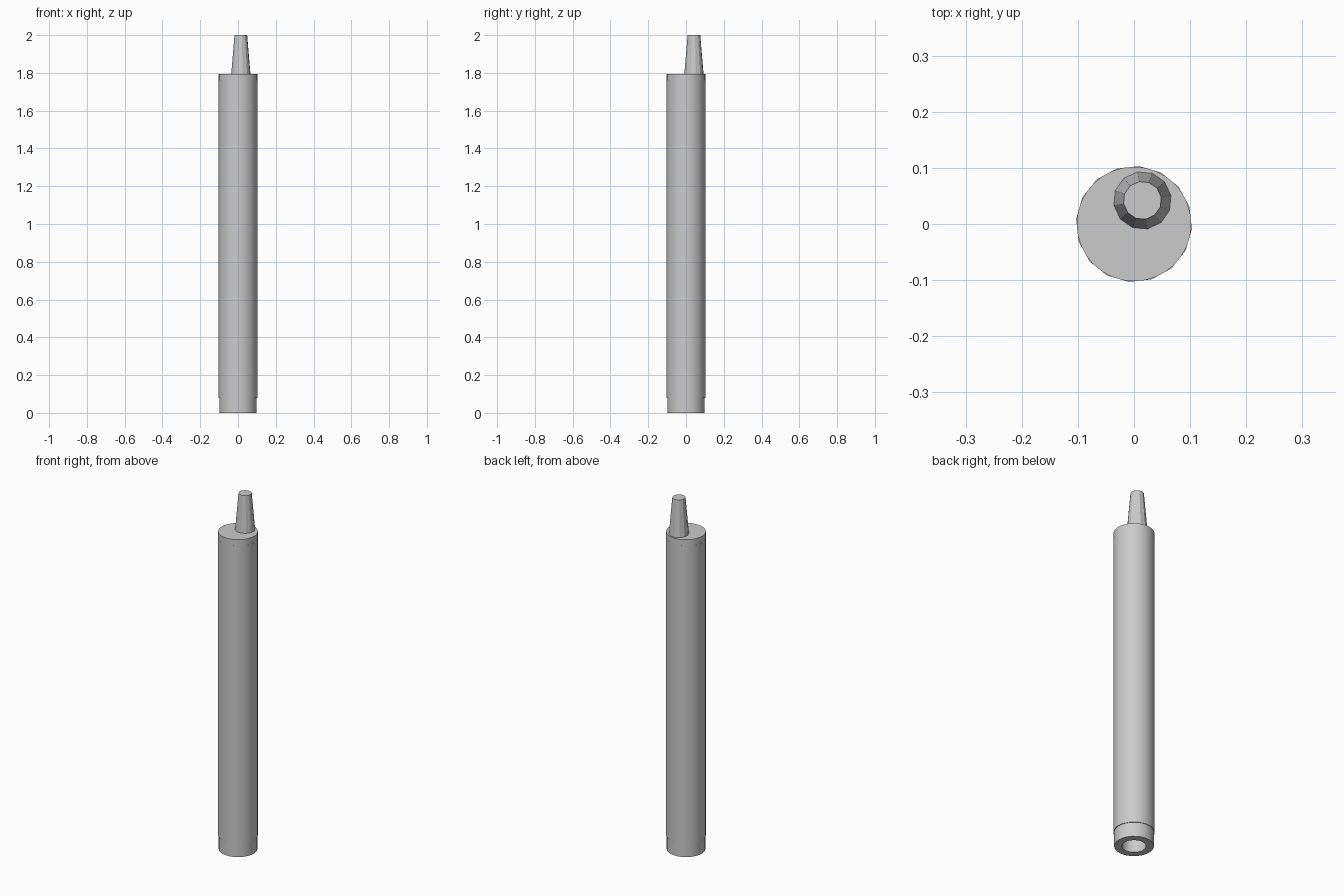
import bpy
import bmesh
from math import cos, sin, tau, radians

cube = bpy.data.objects.get("Cube")
if cube:
    bpy.data.objects.remove(cube)

grey = bpy.data.materials.new("plain_grey")
grey.use_nodes = True
grey.diffuse_color = (0.6, 0.6, 0.6, 1)
grey.node_tree.nodes["Principled BSDF"].inputs["Base Color"].default_value = grey.diffuse_color


def lathe(name, profile, sides, turn=0, centre=(0, 0), smooth=True):
    """Revolve (radius, z) points about a vertical axis and close both ends."""
    bm = bmesh.new()
    rings = []
    for r, z in profile:
        angles = [radians(turn) + tau * i / sides for i in range(sides)]
        rings.append([bm.verts.new((r * cos(a), r * sin(a), z)) for a in angles])
    for low, high in zip(rings, rings[1:]):
        for i in range(sides):
            j = (i + 1) % sides
            bm.faces.new((low[i], low[j], high[j], high[i]))
    bm.faces.new(rings[0])
    bm.faces.new(rings[-1])
    bmesh.ops.recalc_face_normals(bm, faces=bm.faces)
    mesh = bpy.data.meshes.new(name)
    bm.to_mesh(mesh)
    bm.free()
    mesh.materials.append(grey)
    obj = bpy.data.objects.new(name, mesh)
    obj.location = (*centre, 0)
    bpy.context.collection.objects.link(obj)
    if smooth:
        bpy.ops.object.select_all(action="DESELECT")
        obj.select_set(True)
        bpy.context.view_layer.objects.active = obj
        bpy.ops.object.shade_smooth_by_angle(angle=radians(30))
    return obj


# Long main tube
lathe("body_tube", [(0.1035, 0.08), (0.1035, 1.76)], 16, turn=17.5)

# Mouthpiece end: flat cap and off-centre tapered tip
lathe("top_cap", [(0.102, 1.74), (0.102, 1.795)], 32)
lathe("tapered_tip", [(0.052, 1.79), (0.034, 2.0)], 12, turn=10,
      centre=(0.015, 0.042), smooth=False)

# Base collar with a round socket in its underside
lathe("base_collar", [(0.06, 0.08), (0.06, 0), (0.099, 0), (0.099, 0.085)], 32)
